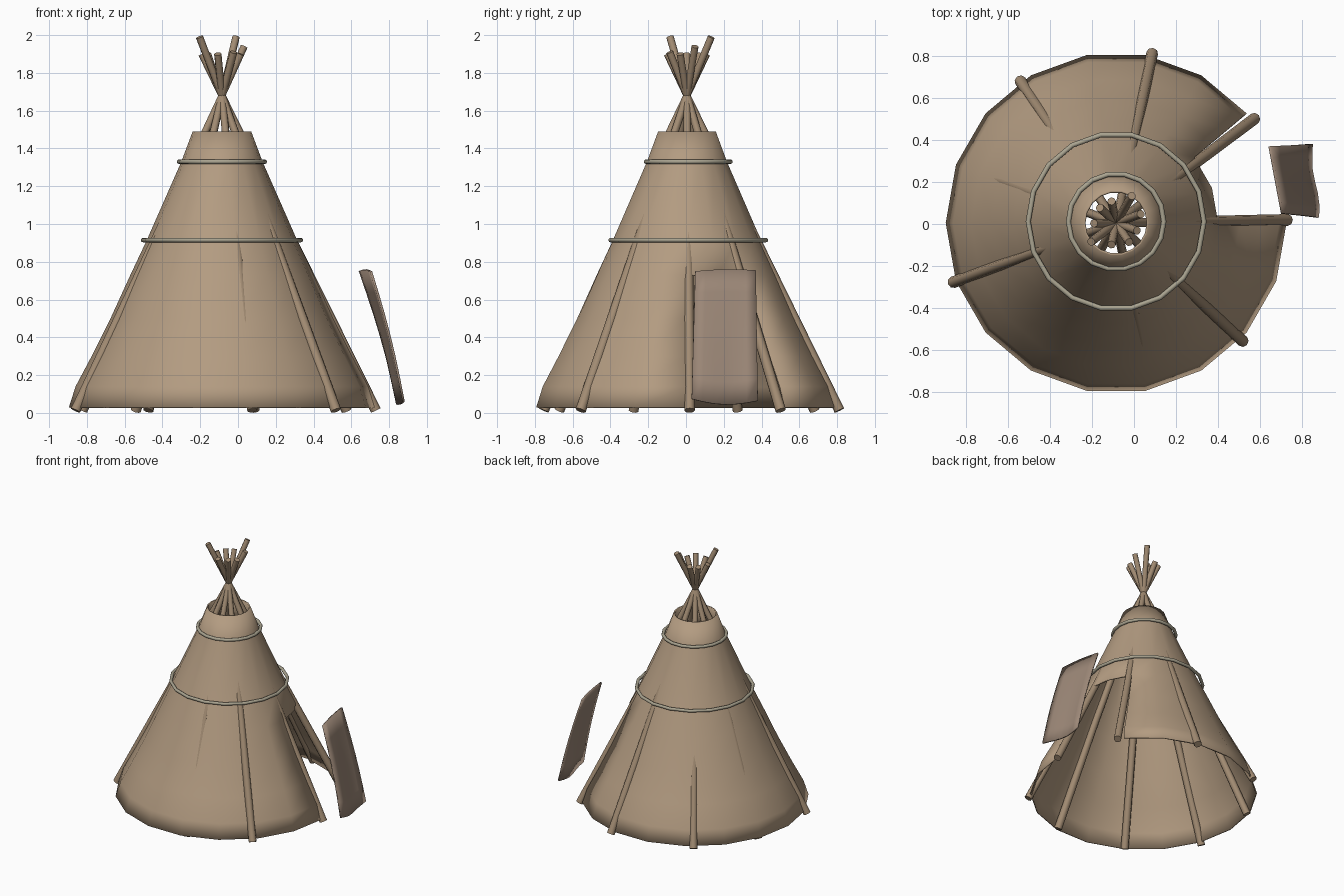
import bpy, bmesh, math
from mathutils import Vector

if "Cube" in bpy.data.objects:
    bpy.data.objects.remove(bpy.data.objects["Cube"])

CX, CY = -0.085, 0.005      # tent axis
CROSS = 1.68                # height where the poles meet


def material(name, rgb):
    m = bpy.data.materials.new(name)
    m.diffuse_color = (*rgb, 1)
    m.use_nodes = True
    m.node_tree.nodes["Principled BSDF"].inputs["Base Color"].default_value = m.diffuse_color
    return m


HIDE = material("hide", (0.45, 0.33, 0.22))
WOOD = material("wood", (0.36, 0.26, 0.17))
ROPE = material("rope", (0.40, 0.37, 0.28))
FLAP = material("flap", (0.34, 0.25, 0.19))


def polar(angle, r, z):
    a = math.radians(angle)
    return Vector((CX + r * math.cos(a), CY + r * math.sin(a), z))


def finish(name, bm, mat, thickness=0, angle=40):
    bmesh.ops.recalc_face_normals(bm, faces=bm.faces)
    me = bpy.data.meshes.new(name)
    bm.to_mesh(me)
    bm.free()
    ob = bpy.data.objects.new(name, me)
    bpy.context.collection.objects.link(ob)
    me.materials.append(mat)
    if thickness:
        s = ob.modifiers.new("thickness", 'SOLIDIFY')
        s.thickness = thickness
        s.offset = -1
    bpy.ops.object.select_all(action='DESELECT')
    ob.select_set(True)
    bpy.context.view_layer.objects.active = ob
    bpy.ops.object.shade_smooth_by_angle(angle=math.radians(angle))
    return ob


def pole(name, points, radii, sides=8):
    bm = bmesh.new()
    rings = []
    for i, (p, r) in enumerate(zip(points, radii)):
        d = points[min(i + 1, len(points) - 1)] - points[max(i - 1, 0)]
        q = d.to_track_quat('Z', 'Y')
        rings.append([bm.verts.new(p + q @ Vector((r * math.cos(k * math.tau / sides),
                                                   r * math.sin(k * math.tau / sides), 0)))
                      for k in range(sides)])
    for a, b in zip(rings, rings[1:]):
        for k in range(sides):
            bm.faces.new((a[k], a[(k + 1) % sides], b[(k + 1) % sides], b[k]))
    bm.faces.new(rings[0])
    bm.faces.new(rings[-1])
    finish(name, bm, WOOD, angle=50)


# hide cover: 18 sided cone with the doorway left open
profile = [(0.81, 0.03), (0.775, 0.14), (0.69, 0.30), (0.59, 0.50), (0.485, 0.73),
           (0.40, 0.91), (0.215, 1.33), (0.155, 1.49)]
bm = bmesh.new()
rings = [[bm.verts.new(polar(20 * k, r, z)) for k in range(18)] for r, z in profile]
for i in range(len(rings) - 1):
    for k in range(18):
        if k < 2 and i < 4:
            continue
        n = (k + 1) % 18
        bm.faces.new((rings[i][k], rings[i][n], rings[i + 1][n], rings[i + 1][k]))
for v in [v for v in bm.verts if not v.link_faces]:
    bm.verts.remove(v)
finish("hide_cover", bm, HIDE, thickness=0.01)

# poles: angle, foot radius, bulge at mid height, top height
for i, (a, foot, bulge, top) in enumerate([
        (1, 0.815, 0, 1.90), (37, 0.825, 0, 1.99), (78, 0.825, 0, 1.90),
        (124, 0.815, -0.02, 1.91), (160, 0.785, 0.015, 1.90), (200, 0.825, 0, 1.94),
        (240, 0.78, -0.01, 1.99), (282, 0.775, 0.02, 1.90), (317, 0.825, 0, 1.90)]):
    mid = 0.8
    pts = [polar(a, foot, 0.013),
           polar(a, foot * (1 - mid / CROSS) + bulge, mid),
           polar(a, 0, CROSS),
           polar(a + 180, 0.48 * (top - CROSS), top)]
    pole(f"pole_{i + 1}", pts, (0.028, 0.026, 0.019, 0.020))

# rope hoops around the cover
for name, z, r in (("lower_rope", 0.915, 0.418), ("upper_rope", 1.33, 0.227)):
    bpy.ops.mesh.primitive_torus_add(major_segments=18, minor_segments=8, major_radius=r,
                                     minor_radius=0.012, location=(CX, CY + 0.007, z))
    ob = bpy.context.object
    ob.name = name
    ob.data.materials.append(ROPE)
    bpy.ops.object.shade_smooth_by_angle(angle=math.radians(50))

# door flap: wavy panel leaning in front of the doorway
bm = bmesh.new()
t0, t1 = Vector((0.71, 0.05, 0.75)), Vector((0.65, 0.37, 0.755))
b0, b1 = Vector((0.88, 0.03, 0.075)), Vector((0.845, 0.38, 0.065))
NU, NV = 6, 6
grid = []
for j in range(NV + 1):
    v = j / NV
    row = []
    for i in range(NU + 1):
        u = i / NU
        p = b0.lerp(b1, u).lerp(t0.lerp(t1, u), v)
        p.x += 0.012 * math.sin(math.pi * v) + 0.008 * math.sin(u * 7) * (1 - v)
        p.z += -0.025 * math.sin(math.pi * u) * (1 - v) + 0.008 * math.sin(math.pi * u) * v
        row.append(bm.verts.new(p))
    grid.append(row)
for j in range(NV):
    for i in range(NU):
        bm.faces.new((grid[j][i], grid[j][i + 1], grid[j + 1][i + 1], grid[j + 1][i]))
finish("door_flap", bm, FLAP, thickness=0.012)
